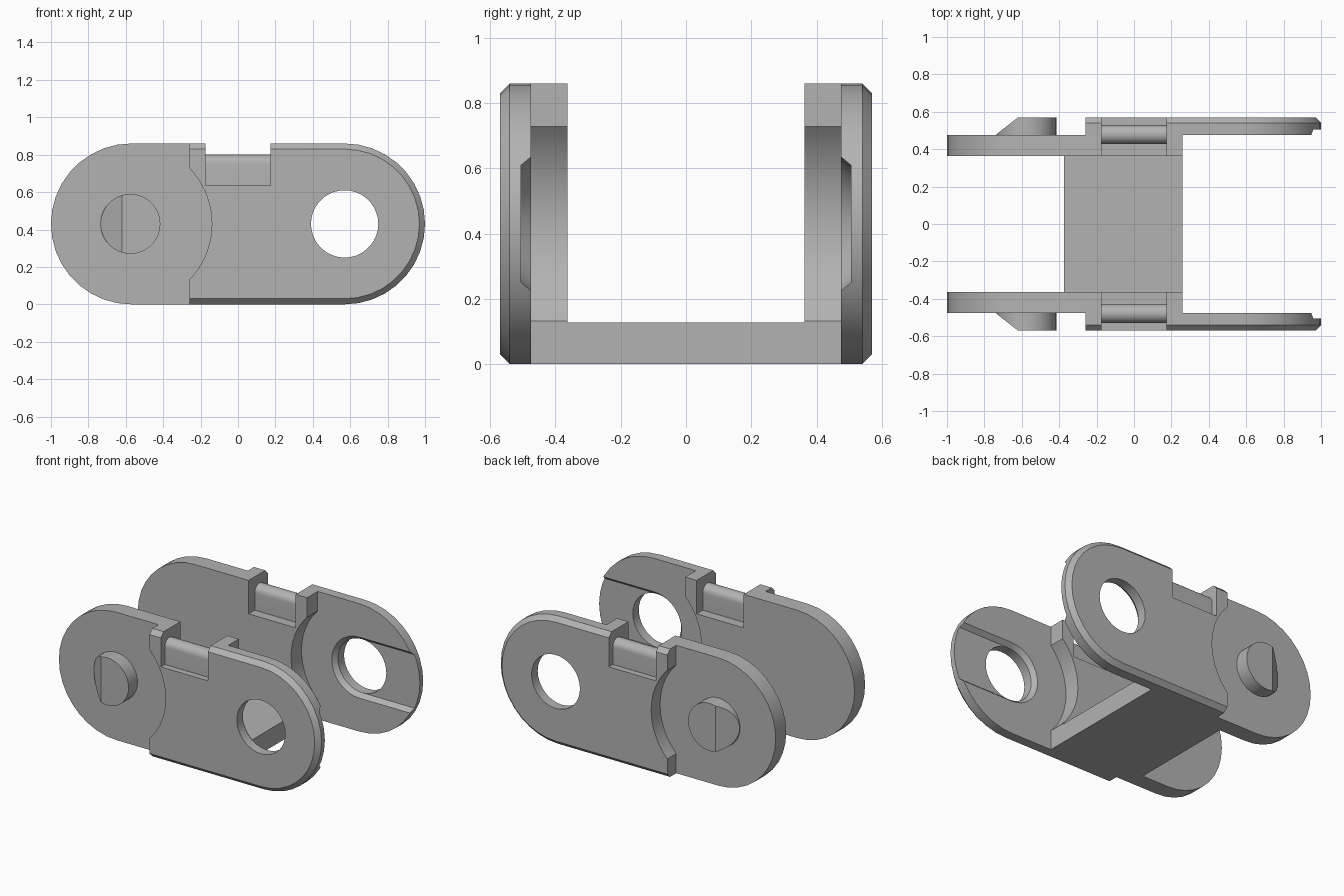
import bpy, bmesh, math
from mathutils import Vector

cube = bpy.data.objects.get("Cube")
if cube:
    bpy.data.objects.remove(cube, do_unlink=True)

grey = bpy.data.materials.new("matte grey")
grey.use_nodes = True
colour = (0.45, 0.45, 0.45, 1)
grey.diffuse_color = colour
grey.node_tree.nodes["Principled BSDF"].inputs["Base Color"].default_value = colour

R = 0.43            # end radius and mid height
PIVOT = 0.57        # distance of both pivots from the centre
STEP = 0.26         # where the plate layers overlap
INNER, MID, OUTER = 0.363, 0.475, 0.57
BEVEL = 0.03


def arc(cx, r, start, end, steps=18):
    """Points of an arc at mid height, angles in degrees."""
    angles = [math.radians(start + (end - start) * i / steps) for i in range(steps + 1)]
    return [(cx + r * math.cos(a), R + r * math.sin(a)) for a in angles]


def box(x0, x1, z0, z1):
    return [(x0, z0), (x1, z0), (x1, z1), (x0, z1)]


def loft(name, layers):
    """Solid through matching x-z outlines, each placed at its own y."""
    bm = bmesh.new()
    rings = [[bm.verts.new((x, y, z)) for x, z in pts] for y, pts in layers]
    bm.faces.new(rings[0])
    bm.faces.new(rings[-1])
    n = len(rings[0])
    for a, b in zip(rings, rings[1:]):
        for i in range(n):
            j = (i + 1) % n
            bm.faces.new((a[i], a[j], b[j], b[i]))
    bmesh.ops.recalc_face_normals(bm, faces=bm.faces)
    mesh = bpy.data.meshes.new(name)
    bm.to_mesh(mesh)
    bm.free()
    mesh.materials.append(grey)
    obj = bpy.data.objects.new(name, mesh)
    bpy.context.collection.objects.link(obj)
    return obj


def select(obj):
    bpy.ops.object.select_all(action='DESELECT')
    obj.select_set(True)
    bpy.context.view_layer.objects.active = obj


def combine(obj, other, operation):
    mod = obj.modifiers.new(operation.lower(), 'BOOLEAN')
    mod.operation, mod.object, mod.solver = operation, other, 'EXACT'
    select(obj)
    bpy.ops.object.modifier_apply(modifier=mod.name)
    bpy.data.objects.remove(other, do_unlink=True)


def finish(obj, mirrored=True):
    select(obj)
    if mirrored:
        mod = obj.modifiers.new("both sides", 'MIRROR')
        mod.use_axis = (False, True, False)
        mod.use_mirror_merge = False
        bpy.ops.object.modifier_apply(modifier=mod.name)
    bpy.ops.object.shade_smooth_by_angle(angle=math.radians(30))


# Angle at which the clearance arc meets the step line
meet = math.degrees(math.acos((PIVOT - STEP) / R))


def outer_outline(inset):
    rim = arc(PIVOT, R - inset, -90, 90)
    clearance = arc(-PIVOT, R, meet, -meet)
    return rim + [(-STEP, 2 * R - inset)] + clearance + [(-STEP, inset)]


# Side plates: inner layer round at -x, outer layer round and bevelled at +x
inner_outline = (arc(-PIVOT, R, 90, 270) + [(STEP, 0)]
                 + arc(PIVOT, R, 180 + meet, 180 - meet) + [(STEP, 2 * R)])
plates = loft("side_plates", [(INNER, inner_outline), (MID, inner_outline)])
skin = loft("outer_layer", [(MID, outer_outline(0)), (OUTER - BEVEL, outer_outline(0)),
                            (OUTER, outer_outline(BEVEL))])
combine(plates, skin, 'UNION')

# Notch for the hinge bar
notch = box(-0.175, 0.175, 0.635, 1)
combine(plates, loft("notch", [(0.2, notch), (0.7, notch)]), 'DIFFERENCE')


# Pivot hole and the tapered lead-in slot on the inside face
def slot(r):
    return arc(PIVOT, r, 90, 270) + [(1.2, R - r), (1.2, R + r)]


combine(plates, loft("slot", [(0.445, slot(0.23)), (0.505, slot(0.18))]), 'DIFFERENCE')
hole = arc(PIVOT, 0.18, 0, 360, 36)[:-1]
combine(plates, loft("hole", [(0.4, hole), (0.7, hole)]), 'DIFFERENCE')
finish(plates)

# Pivot pins with a sloped lead-in
circle = arc(-0.575, 0.16, 0, 360, 36)[:-1]
pins = loft("pivot_pins", [(0.44, circle), (OUTER, circle)])
bm = bmesh.new()
bm.from_mesh(pins.data)
cut = bmesh.ops.bisect_plane(bm, geom=bm.verts[:] + bm.edges[:] + bm.faces[:],
                             plane_co=Vector((-0.62, OUTER, 0)),
                             plane_no=Vector((-0.09, 0.115, 0)), clear_outer=True)
bmesh.ops.holes_fill(bm, edges=[e for e in bm.edges if e.is_boundary])
bmesh.ops.recalc_face_normals(bm, faces=bm.faces)
bm.to_mesh(pins.data)
bm.free()
finish(pins)

# Round-topped hinge bars in the notches
bars = loft("hinge_bars", [
    (0.478 - 0.05 * math.cos(a), box(-0.175, 0.175, 0.62, 0.75 + 0.05 * math.sin(a)))
    for a in [math.pi * i / 16 for i in range(17)]])
finish(bars)

# Floor joining the two plates
floor = box(-0.375, STEP, 0, 0.127)
finish(loft("floor", [(-INNER, floor), (INNER, floor)]), mirrored=False)
